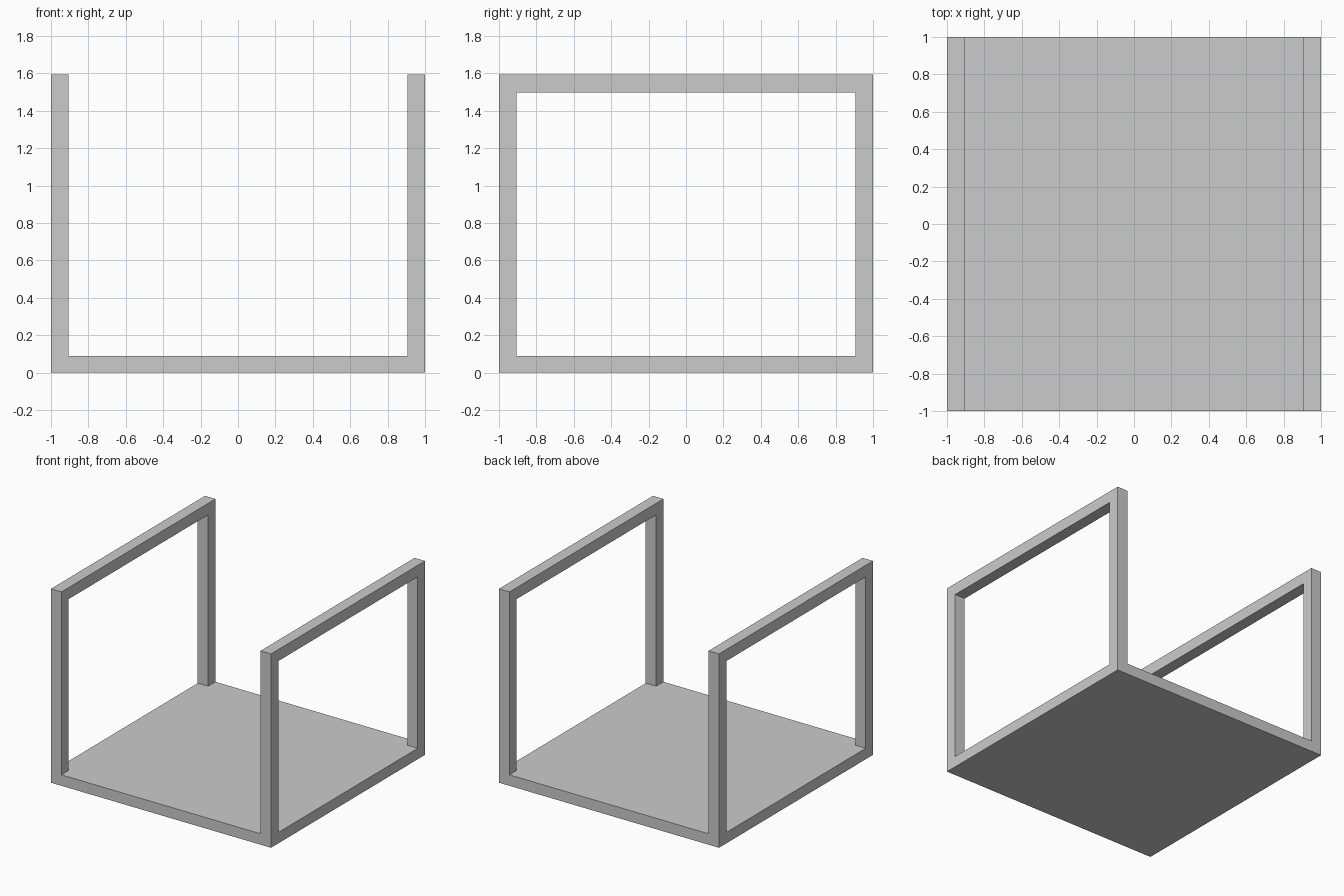
import bpy
import bmesh
from mathutils import Matrix, Vector

if "Cube" in bpy.data.objects:
    bpy.data.objects.remove(bpy.data.objects["Cube"])

HALF = 1.0        # half of the footprint
BAR = 0.095       # bar thickness
BASE_H = 0.09
TOP = 1.593


def make_object(name, bm):
    bmesh.ops.recalc_face_normals(bm, faces=bm.faces)
    mesh = bpy.data.meshes.new(name)
    bm.to_mesh(mesh)
    bm.free()
    obj = bpy.data.objects.new(name, mesh)
    bpy.context.collection.objects.link(obj)
    return obj


# Base: flat square slab
bm = bmesh.new()
bmesh.ops.create_cube(bm, size=1, matrix=Matrix.Translation((0, 0, BASE_H / 2))
                      @ Matrix.Diagonal((2 * HALF, 2 * HALF, BASE_H, 1)))
make_object("base", bm)


# Side frames: two posts and a top rail as one arch profile, extruded inward
def side_frame(name, side):
    inner = HALF - BAR
    profile = [(-HALF, BASE_H), (-HALF, TOP), (HALF, TOP), (HALF, BASE_H),
               (inner, BASE_H), (inner, TOP - BAR), (-inner, TOP - BAR), (-inner, BASE_H)]
    bm = bmesh.new()
    face = bm.faces.new([bm.verts.new((side * HALF, y, z)) for y, z in profile])
    extruded = bmesh.ops.extrude_face_region(bm, geom=[face], use_keep_orig=True)
    verts = [g for g in extruded["geom"] if isinstance(g, bmesh.types.BMVert)]
    bmesh.ops.translate(bm, verts=verts, vec=Vector((-side * BAR, 0, 0)))
    make_object(name, bm)


side_frame("left_side_frame", -1)
side_frame("right_side_frame", 1)
